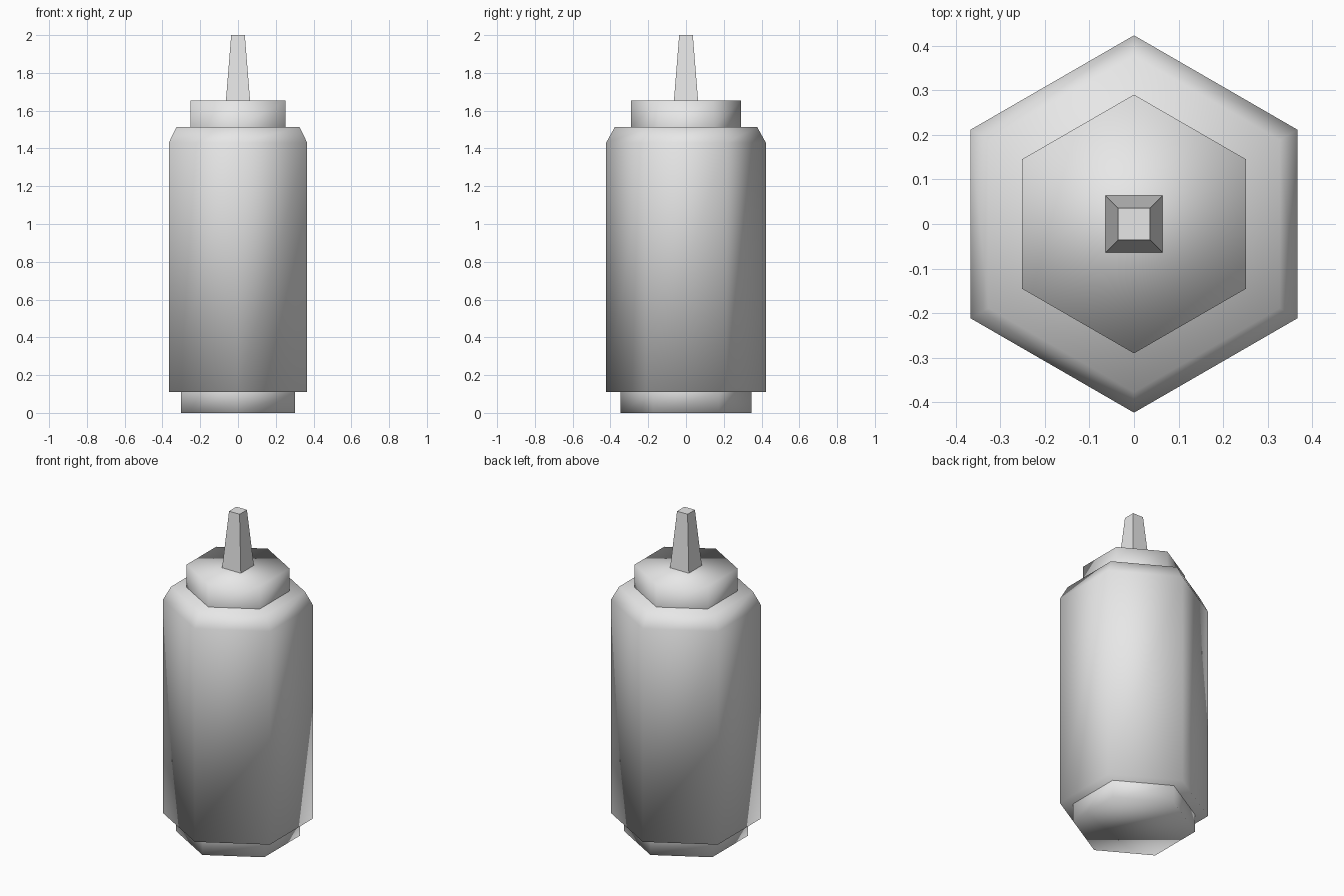
import bpy, bmesh, math

if "Cube" in bpy.data.objects:
    bpy.data.objects.remove(bpy.data.objects["Cube"])

grey = bpy.data.materials.new("light_grey")
grey.diffuse_color = (0.8, 0.8, 0.8, 1)
grey.use_nodes = True
grey.node_tree.nodes["Principled BSDF"].inputs["Base Color"].default_value = grey.diffuse_color


def prism(name, sides, profile, start, cap_bottom=True, cap_top=True, smooth=True):
    """Stack polygon rings from (corner radius, z) pairs."""
    bm = bmesh.new()
    rings = []
    for r, z in profile:
        rings.append([bm.verts.new((r * math.cos(start + math.tau * i / sides),
                                    r * math.sin(start + math.tau * i / sides), z))
                      for i in range(sides)])
    for a, b in zip(rings, rings[1:]):
        for i in range(sides):
            j = (i + 1) % sides
            bm.faces.new((a[i], a[j], b[j], b[i]))
    if cap_bottom:
        bm.faces.new(rings[0][::-1])
    if cap_top:
        bm.faces.new(rings[-1])
    # round the side walls in shading, keep rims crisp
    for f in bm.faces:
        f.smooth = smooth
    for e in bm.edges:
        e.smooth = e.calc_face_angle(0) < math.radians(62)
    me = bpy.data.meshes.new(name)
    bm.to_mesh(me)
    bm.free()
    me.materials.append(grey)
    ob = bpy.data.objects.new(name, me)
    bpy.context.collection.objects.link(ob)
    return ob


HEX = math.pi / 2      # corners point front and back
SQ = math.pi / 4       # square aligned with the axes
R2 = math.sqrt(2)

# foot, body with chamfered shoulder, cap, tapered nozzle
prism("foot", 6, [(0.348, 0), (0.348, 0.11)], HEX, cap_top=False)
prism("body", 6, [(0.423, 0.11), (0.423, 1.43), (0.377, 1.513)], HEX)
prism("cap", 6, [(0.29, 1.513), (0.29, 1.653)], HEX, cap_bottom=False)
prism("nozzle", 4, [(0.064 * R2, 1.653), (0.036 * R2, 2.0)], SQ,
      cap_bottom=False, smooth=False)
